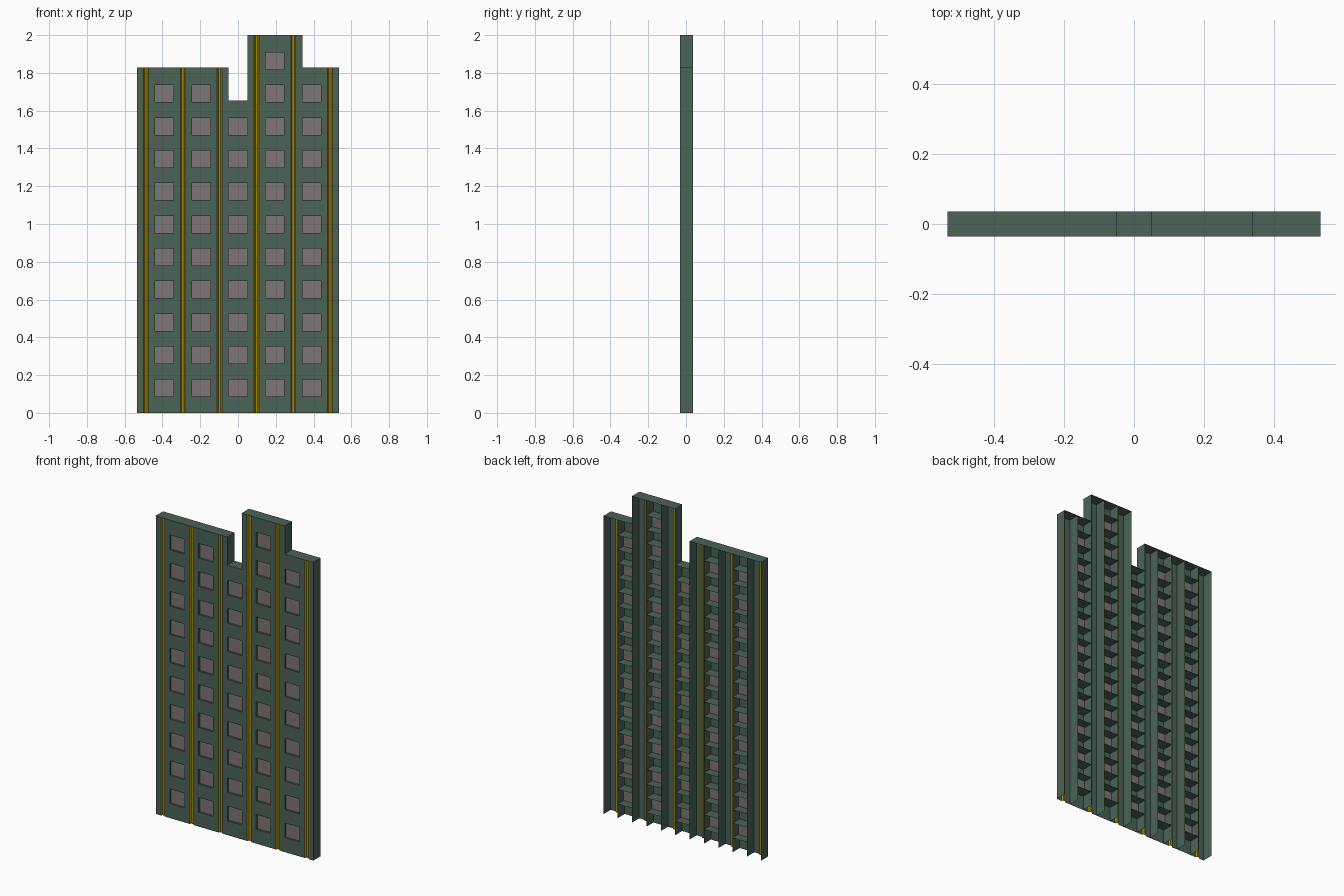
import bpy, bmesh

if "Cube" in bpy.data.objects:
    bpy.data.objects.remove(bpy.data.objects["Cube"])

def material(name, rgb):
    m = bpy.data.materials.new(name)
    m.diffuse_color = (*rgb, 1)
    m.use_nodes = True
    m.node_tree.nodes["Principled BSDF"].inputs["Base Color"].default_value = m.diffuse_color
    return m

GREEN = material("green_wall", (0.07, 0.125, 0.097))
GOLD = material("gold_trim", (0.36, 0.24, 0.003))
GREY = material("window_grey", (0.21, 0.18, 0.175))

FRONT, BACK, LIP = -0.033, 0.036, -0.036
PITCH, HALF = 0.195, 0.049          # window column spacing, half window width
SILL, WIN_H, FLOOR = 0.088, 0.09, 0.173
PANE_Y, GROOVE_Y = FRONT + 0.012, FRONT + 0.009
LOW, MID, HIGH = 1.655, 1.828, 2.0

# alternating pier / window bays from left to right
edges = [-0.534]
for k in range(-2, 3):
    edges += [k * PITCH - HALF, k * PITCH + HALF]
edges.append(0.534)
tops = [MID] * 5 + [LOW] + [HIGH] * 3 + [MID] * 2
rows = {1: 10, 3: 10, 5: 9, 7: 11, 9: 10}

parts = {n: bmesh.new() for n in
         ("front_wall", "window_panes", "gold_grooves", "ribs", "slats", "roof")}

def quad(part, *pts):
    bm = parts[part]
    bm.faces.new([bm.verts.new(p) for p in pts])

def upright(part, x0, y0, x1, y1, z0, z1):
    quad(part, (x0, y0, z0), (x1, y1, z0), (x1, y1, z1), (x0, y0, z1))

def level(part, x0, x1, y0, y1, z):
    quad(part, (x0, y0, z), (x1, y0, z), (x1, y1, z), (x0, y1, z))

for i, top in enumerate(tops):
    a, b = edges[i], edges[i + 1]
    level("roof", a, b, LIP, BACK, top)
    if i in rows:
        # window bay: wall bands, panes and deep slats
        z = 0
        for r in range(rows[i]):
            s = SILL + r * FLOOR
            upright("front_wall", a, FRONT, b, FRONT, z, s)
            z = s + WIN_H
            upright("window_panes", a, PANE_Y, b, PANE_Y, s, z)
            level("slats", a, b, FRONT, BACK, s)
            level("slats", a, b, FRONT, BACK, z)
        upright("front_wall", a, FRONT, b, FRONT, z, top)
    else:
        # pier: wall on both sides of a recessed gold groove
        c = (i / 2 - 2.5) * PITCH
        upright("front_wall", a, FRONT, c - 0.013, FRONT, 0, top)
        upright("front_wall", c + 0.013, FRONT, b, FRONT, 0, top)
        prof = [(c - 0.013, FRONT), (c - 0.006, GROOVE_Y),
                (c + 0.006, GROOVE_Y), (c + 0.013, FRONT)]
        for p, q in zip(prof, prof[1:]):
            upright("gold_grooves", *p, *q, 0, top)

# full-depth vertical ribs and end walls
for i, x in enumerate(edges):
    h = max(tops[max(i - 1, 0)], tops[min(i, len(tops) - 1)])
    upright("ribs", x, FRONT, x, BACK, 0, h)

mats = {"window_panes": GREY, "gold_grooves": GOLD}
for name, bm in parts.items():
    bmesh.ops.remove_doubles(bm, verts=bm.verts, dist=1e-5)
    me = bpy.data.meshes.new(name)
    bm.to_mesh(me)
    bm.free()
    me.materials.append(mats.get(name, GREEN))
    bpy.context.collection.objects.link(bpy.data.objects.new(name, me))
